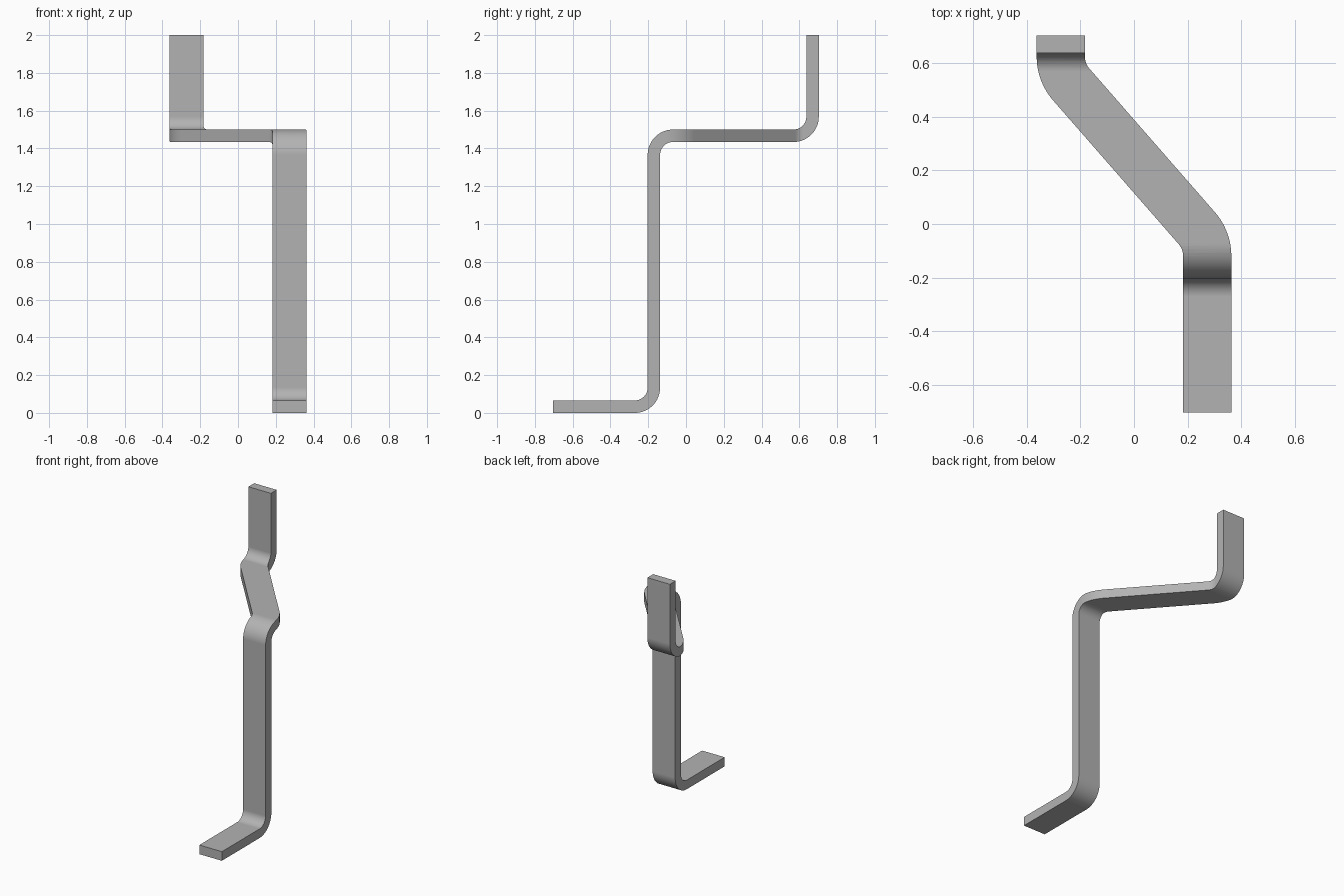
import bpy
import bmesh
import math
from mathutils import Vector

THICKNESS = 0.066
WIDTH = 0.18
INNER_RADIUS = 0.068
STEPS = 16

cube = bpy.data.objects.get("Cube")
if cube:
    bpy.data.objects.remove(cube, do_unlink=True)


def band_outline(path, width):
    """Closed outline of a constant-width band with rounded corners."""
    pts = [Vector(p) for p in path]
    radius = INNER_RADIUS + width / 2
    left, right = [], []

    def station(point, direction):
        side = Vector((-direction.y, direction.x)) * width / 2
        left.append(point + side)
        right.append(point - side)

    station(pts[0], (pts[1] - pts[0]).normalized())
    for before, corner, after in zip(pts, pts[1:], pts[2:]):
        d_in = (corner - before).normalized()
        d_out = (after - corner).normalized()
        turn = math.atan2(d_in.x * d_out.y - d_in.y * d_out.x, d_in.dot(d_out))
        sign = math.copysign(1, turn)
        start = corner - d_in * radius * math.tan(abs(turn) / 2)
        normal = Vector((-d_in.y, d_in.x)) * sign
        for i in range(STEPS + 1):
            a = abs(turn) * i / STEPS
            point = start + d_in * radius * math.sin(a) + normal * radius * (1 - math.cos(a))
            station(point, d_in * math.cos(a) + normal * math.sin(a))
    station(pts[-1], (pts[-1] - pts[-2]).normalized())
    return left + right[::-1]


def prism(name, outline, place, depth):
    """Extrude an outline; place maps (u, v) to 3D, depth is the extrusion."""
    bm = bmesh.new()
    face = bm.faces.new([bm.verts.new(place(p)) for p in outline])
    grown = bmesh.ops.extrude_face_region(bm, geom=[face])["geom"]
    verts = [g for g in grown if isinstance(g, bmesh.types.BMVert)]
    bmesh.ops.translate(bm, verts=verts, vec=depth)
    bmesh.ops.recalc_face_normals(bm, faces=bm.faces)
    mesh = bpy.data.meshes.new(name)
    bm.to_mesh(mesh)
    bm.free()
    obj = bpy.data.objects.new(name, mesh)
    bpy.context.collection.objects.link(obj)
    return obj


# Side profile of the bent bar (y, z)
side = band_outline([(-0.703, 0.033), (-0.17, 0.033), (-0.17, 1.467),
                     (0.67, 1.467), (0.67, 2.0)], THICKNESS)
bracket = prism("bent_bracket", side, lambda p: (-0.6, p.x, p.y), (1.2, 0, 0))

# Plan shape of the sideways jog (x, y)
plan = band_outline([(0.273, -0.9), (0.273, -0.06), (-0.273, 0.565), (-0.273, 0.9)], WIDTH)
cutter = prism("plan_cutter", plan, lambda p: (p.x, p.y, -0.2), (0, 0, 2.4))
cutter.hide_render = True

# Keep only the bar inside the plan shape
cut = bracket.modifiers.new("plan_cut", 'BOOLEAN')
cut.operation = 'INTERSECT'
cut.solver = 'EXACT'
cut.object = cutter
bpy.ops.object.select_all(action='DESELECT')
bpy.context.view_layer.objects.active = bracket
bracket.select_set(True)
bpy.ops.object.modifier_apply(modifier=cut.name)
bpy.data.objects.remove(cutter, do_unlink=True)

# Plain grey metal
grey = bpy.data.materials.new("grey_metal")
grey.use_nodes = True
colour = (0.45, 0.45, 0.45, 1)
grey.diffuse_color = colour
grey.node_tree.nodes["Principled BSDF"].inputs["Base Color"].default_value = colour
bracket.data.materials.clear()
bracket.data.materials.append(grey)

# Smooth bends with crisp edges
bpy.ops.object.shade_smooth_by_angle(angle=math.radians(30))
weighted = bracket.modifiers.new("weighted_normals", 'WEIGHTED_NORMAL')
weighted.keep_sharp = True
